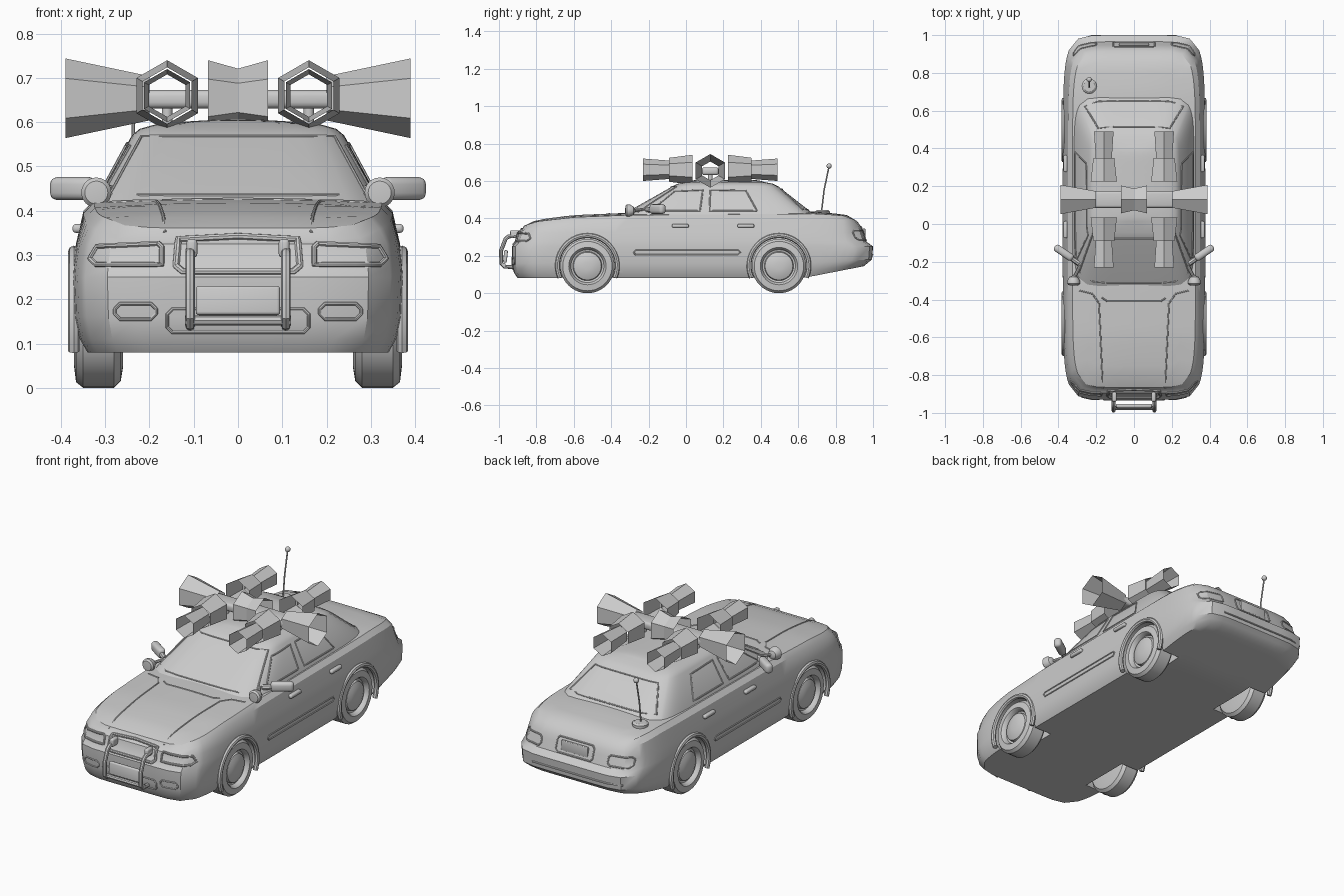
import bpy, bmesh, math
from mathutils import Vector
from mathutils.bvhtree import BVHTree

if "Cube" in bpy.data.objects:
    bpy.data.objects.remove(bpy.data.objects["Cube"], do_unlink=True)

grey = bpy.data.materials.new("plain grey")
grey.use_nodes = True
grey.diffuse_color = (0.6, 0.6, 0.6, 1)
grey.node_tree.nodes["Principled BSDF"].inputs["Base Color"].default_value = (0.6, 0.6, 0.6, 1)

made, flat, surfaces = [], [], []


def add(name, data, smooth=True):
    data.materials.append(grey)
    ob = bpy.data.objects.new(name, data)
    bpy.context.collection.objects.link(ob)
    (made if smooth else flat).append(ob)
    return ob


def from_bm(name, bm, smooth=True):
    bmesh.ops.recalc_face_normals(bm, faces=bm.faces)
    me = bpy.data.meshes.new(name)
    bm.to_mesh(me)
    bm.free()
    return add(name, me, smooth)


def shell(name, layers, n, crown, nu=10, nv=32):
    """Stack of rounded rectangular outlines (w, front, back, height rule) with grid lids."""
    bm = bmesh.new()

    def vert(u, v, layer, rise=0):
        w, front, back, height = layer
        p = (abs(u) ** n + abs(v) ** n) ** (1 / n)
        k = max(abs(u), abs(v)) / p if p else 0
        y = (front + back) / 2 + (back - front) / 2 * v * k
        return bm.verts.new((w * u * k, y, height(y) + rise * (1 - u * u) * (1 - v ** 8)))

    us = [2 * i / nu - 1 for i in range(nu + 1)]
    vs = [2 * i / nv - 1 for i in range(nv + 1)]
    for layer, rise in ((layers[0], 0), (layers[-1], crown)):
        g = [[vert(u, v, layer, rise) for u in us] for v in vs]
        for j in range(nv):
            for i in range(nu):
                bm.faces.new((g[j][i], g[j][i + 1], g[j + 1][i + 1], g[j + 1][i]))
    edge = [(u, -1) for u in us[:-1]] + [(1, v) for v in vs[:-1]]
    edge += [(-u, -w) for u, w in edge]
    rings = [[vert(u, v, layer) for u, v in edge] for layer in layers]
    for a, b in zip(rings, rings[1:]):
        for i in range(len(a)):
            j = (i + 1) % len(a)
            bm.faces.new((a[i], a[j], b[j], b[i]))
    bmesh.ops.remove_doubles(bm, verts=bm.verts, dist=1e-5)
    bmesh.ops.recalc_face_normals(bm, faces=bm.faces)
    surfaces.append(BVHTree.FromBMesh(bm))
    return from_bm(name, bm)


def lathe(name, profile, axis, origin, sides=32, smooth=True):
    """Turned shape: profile of (distance along axis, radius)."""
    bm = bmesh.new()
    rings = []
    for d, r in profile:
        ring = []
        for i in range(sides):
            a = math.tau * i / sides
            s, c = r * math.sin(a), r * math.cos(a)
            p = {"x": (d, s, c), "y": (s, d, c), "z": (s, c, d)}[axis]
            ring.append(bm.verts.new(Vector(p) + Vector(origin)))
        rings.append(ring)
    for a, b in zip(rings, rings[1:]):
        for i in range(sides):
            j = (i + 1) % sides
            bm.faces.new((a[i], a[j], b[j], b[i]))
    bmesh.ops.remove_doubles(bm, verts=bm.verts, dist=1e-5)
    return from_bm(name, bm, smooth)


def box(name, centre, size, bevel=0.008, turn=0, tilt=0):
    bm = bmesh.new()
    bmesh.ops.create_cube(bm, size=1)
    bmesh.ops.scale(bm, vec=size, verts=bm.verts)
    bmesh.ops.bevel(bm, geom=bm.edges[:], offset=bevel, segments=3, profile=0.5, affect="EDGES")
    ob = from_bm(name, bm)
    ob.location, ob.rotation_euler = centre, (tilt, 0, turn)
    return ob


def pipe(name, points, radius, closed=False):
    cu = bpy.data.curves.new(name, "CURVE")
    cu.dimensions = "3D"
    cu.bevel_depth, cu.bevel_resolution, cu.use_fill_caps = radius, 2, True
    sp = cu.splines.new("POLY")
    sp.points.add(len(points) - 1)
    for q, p in zip(sp.points, points):
        q.co = (*p, 1)
    sp.use_cyclic_u = closed
    return add(name, cu)


def trim(name, points, side, radius=0.004, closed=True):
    """Thin bead laid on the bodywork along a projected outline."""
    ends = points[1:] + (points[:1] if closed else [])
    out = []
    for (a, b), (c, d) in zip(points, ends):
        for k in range(8):
            s, t = a + (c - a) * k / 8, b + (d - b) * k / 8
            start, way = {"front": ((s, -3, t), (0, 1, 0)), "back": ((s, 3, t), (0, -1, 0)),
                          "left": ((3, s, t), (-1, 0, 0)), "right": ((-3, s, t), (1, 0, 0)),
                          "top": ((s, t, 3), (0, 0, -1))}[side]
            hits = [h for h in (m.ray_cast(Vector(start), Vector(way)) for m in surfaces) if h[0]]
            if hits:
                out.append(min(hits, key=lambda h: h[3])[0])
    if len(out) > 1:
        pipe(name, out, radius, closed)


def rect(x0, x1, z0, z1):
    c = 0.012
    return [(x0 + c, z0), (x1 - c, z0), (x1, z0 + c), (x1, z1 - c),
            (x1 - c, z1), (x0 + c, z1), (x0, z1 - c), (x0, z0 + c)]


# Lower body
deck = [(-0.93, 0.345), (-0.88, 0.368), (-0.8, 0.395), (-0.6, 0.418), (-0.3, 0.43),
        (0.7, 0.437), (0.86, 0.425), (0.92, 0.395), (1.0, 0.36)]


def top(y):
    for (a, p), (b, q) in zip(deck, deck[1:]):
        if y <= b:
            return p + (q - p) * max(0, y - a) / (b - a)
    return deck[-1][1]


def level(z, ramp=0.0):
    return lambda y: z + ramp * max(0, (y - 0.62) / 0.36)


body = shell("body", [
    (0.345, -0.9, 0.95, level(0.08, 0.07)), (0.362, -0.92, 0.975, level(0.11, 0.055)),
    (0.373, -0.93, 0.995, level(0.16, 0.02)), (0.376, -0.93, 1.0, level(0.25)),
    (0.374, -0.908, 0.965, level(0.275)), (0.366, -0.895, 0.948, level(0.325)),
    (0.349, -0.882, 0.938, lambda y: top(y) - 0.035),
    (0.325, -0.865, 0.915, lambda y: top(y) - 0.012)], 8, 0.012)

# Cabin with sloping screens
shell("cabin", [
    (0.327, -0.37, 0.71, level(0.4)), (0.312, -0.31, 0.665, level(0.437)),
    (0.24, -0.075, 0.495, level(0.57)), (0.222, -0.045, 0.465, level(0.585)),
    (0.19, 0.0, 0.42, level(0.594))], 7, 0.012)

# Wheels, wheel wells and arch flares
for y, end in ((-0.527, "front"), (0.497, "rear")):
    for s, side in ((1, "left"), (-1, "right")):
        cut = lathe("well_cutter", [(0.24, 0), (0.24, 0.158), (0.45, 0.158), (0.45, 0)], "x", (0, y, 0.145))
        cut.scale.x = s
        cut.hide_render = True
        mod = body.modifiers.new("well", "BOOLEAN")
        mod.operation, mod.object, mod.solver = "DIFFERENCE", cut, "EXACT"
        bpy.context.view_layer.objects.active = body
        bpy.ops.object.modifier_apply(modifier=mod.name)
        made.remove(cut)
        bpy.data.objects.remove(cut, do_unlink=True)
        wheel = [(0.26, 0), (0.26, 0.1), (0.265, 0.13), (0.28, 0.145), (0.35, 0.145), (0.366, 0.132),
                 (0.37, 0.1), (0.362, 0.093), (0.345, 0.088), (0.342, 0.078), (0.356, 0.074),
                 (0.366, 0.05), (0.37, 0.02), (0.37, 0)]
        lathe(f"{end}_{side}_wheel", [(s * d, r) for d, r in wheel], "x", (0, y, 0.145), 40)
        arc = [math.radians(-24 + 228 * i / 24) for i in range(25)]
        pipe(f"{end}_{side}_flare",
             [(s * 0.371, y + 0.16 * math.cos(a), 0.148 + 0.16 * math.sin(a)) for a in arc], 0.013)

# Screens, grille, plates and bumper openings
trim("windshield_frame", [(-0.29, 0.435), (0.29, 0.435), (0.218, 0.568), (-0.218, 0.568)], "front")
trim("rear_screen_frame", [(-0.26, 0.447), (0.26, 0.447), (0.19, 0.555), (-0.19, 0.555)], "back")
trim("grille_frame", [(-0.14, 0.275), (-0.125, 0.262), (0.125, 0.262), (0.14, 0.275),
                      (0.135, 0.335), (0, 0.342), (-0.135, 0.335)], "front", 0.008)
trim("bumper_opening", rect(-0.16, 0.16, 0.125, 0.178), "front")
trim("rear_bumper_slot", [(-0.3, 0.205), (0.3, 0.205)], "back", 0.005, False)
trim("rear_plate_recess", rect(-0.11, 0.11, 0.28, 0.355), "back")
box("rear_plate", (0, 0.952, 0.318), (0.16, 0.014, 0.055), 0.004)
trim("hood_vent", [(-0.17, -0.39), (-0.14, -0.41), (0.14, -0.41), (0.17, -0.39)], "top", 0.004, False)

# Paired lamps, windows, handles, mirrors
for s, side in ((1, "left"), (-1, "right")):
    trim(f"{side}_headlamp", [(s * x, z) for x, z in
         [(0.172, 0.278), (0.32, 0.278), (0.335, 0.292), (0.318, 0.32), (0.18, 0.326), (0.172, 0.318)]],
         "front", 0.006)
    trim(f"{side}_fog_lamp", [(s * x, z) for x, z in rect(0.185, 0.278, 0.155, 0.19)], "front")
    trim(f"{side}_tail_lamp", [(s * x, z) for x, z in rect(0.2, 0.32, 0.285, 0.335)], "back")
    trim(f"{side}_hood_seam", [(s * 0.165, -0.87), (s * 0.185, -0.42), (s * 0.22, -0.37),
                               (s * 0.3, -0.35)], "top", 0.004, False)
    trim(f"{side}_front_window", [(-0.19, 0.44), (-0.06, 0.545), (0.09, 0.552), (0.075, 0.44)], side)
    trim(f"{side}_rear_window", [(0.125, 0.44), (0.13, 0.552), (0.32, 0.548), (0.38, 0.44)], side)
    trim(f"{side}_side_moulding", rect(-0.28, 0.29, 0.205, 0.229), side)
    for y, name in ((-0.03, "front"), (0.32, "rear")):
        box(f"{side}_{name}_handle", (s * 0.36, y, 0.36), (0.028, 0.09, 0.02))
    box(f"{side}_mirror", (s * 0.372, -0.152, 0.45), (0.115, 0.04, 0.052), 0.016, s * 0.6)
    pipe(f"{side}_mirror_arm", [(s * 0.29, -0.21, 0.445), (s * 0.34, -0.175, 0.447)], 0.014)
    lathe(f"{side}_spotlight", [(-0.026, 0), (-0.024, 0.026), (-0.015, 0.034), (0, 0.033),
                                (0.02, 0.022), (0.03, 0)], "y", (s * 0.32, -0.3, 0.441), 24)
    pipe(f"{side}_spotlight_arm", [(s * 0.32, -0.29, 0.44), (s * 0.285, -0.22, 0.45)], 0.008)

    # Push bar upright and its bracket
    pipe(f"{side}_push_bar", [(s * 0.108, y, z) for y, z in
         [(-0.9, 0.31), (-0.95, 0.303), (-0.965, 0.29), (-0.988, 0.23), (-0.988, 0.16),
          (-0.97, 0.142), (-0.92, 0.14)]], 0.011)
    box(f"{side}_push_bar_bracket", (s * 0.104, -0.915, 0.315), (0.024, 0.05, 0.042))
pipe("push_bar_crossbar", [(-0.12, -0.975, 0.152), (0.12, -0.975, 0.152)], 0.011)
box("front_plate", (0, -0.965, 0.197), (0.19, 0.02, 0.066), 0.007, 0, -0.1)

# Roof beam and open six-sided horns
box("roof_beam", (0, 0.13, 0.652), (0.48, 0.09, 0.042), 0.014)
for s, side in ((1, "left"), (-1, "right")):
    lathe(f"{side}_beam_post", [(0.58, 0.012), (0.64, 0.012)], "z", (s * 0.16, 0.13, 0), 12)
    lathe(f"{side}_side_horn", [(s * 0.2, 0.05), (s * 0.39, 0.09)], "x", (0, 0.13, 0.654), 6, False)
    for t, end in ((-1, "front"), (1, "rear")):
        spot = (s * 0.16, 0.13, 0.66)
        lathe(f"{end}_{side}_horn", [(t * 0.205, 0.048), (t * 0.36, 0.06)], "y", spot, 6, False)
        lathe(f"{end}_{side}_horn_back", [(t * 0.095, 0.08), (t * 0.22, 0.064)], "y", spot, 6, False)
lathe("middle_horn", [(-0.068, 0.085), (0, 0.066), (0.068, 0.085)], "x", (0, 0.13, 0.655), 6, False)

# Aerial
lathe("aerial_base", [(0.42, 0.04), (0.437, 0.04), (0.444, 0.03), (0.444, 0)], "z", (-0.237, 0.73, 0), 24)
pipe("aerial_rod", [(-0.237, 0.725, 0.44), (-0.237, 0.738, 0.55), (-0.237, 0.765, 0.68)], 0.004)
lathe("aerial_ball", [(0.014 * math.cos(a * math.pi / 8), 0.014 * math.sin(a * math.pi / 8))
                      for a in range(9)], "z", (-0.237, 0.765, 0.68), 16)

# Finish: mesh everything, smooth with sharp creases
bpy.ops.object.select_all(action="DESELECT")
for ob in made:
    ob.select_set(True)
bpy.context.view_layer.objects.active = body
bpy.ops.object.convert(target="MESH")
bpy.ops.object.shade_smooth_by_angle(angle=math.radians(32))
